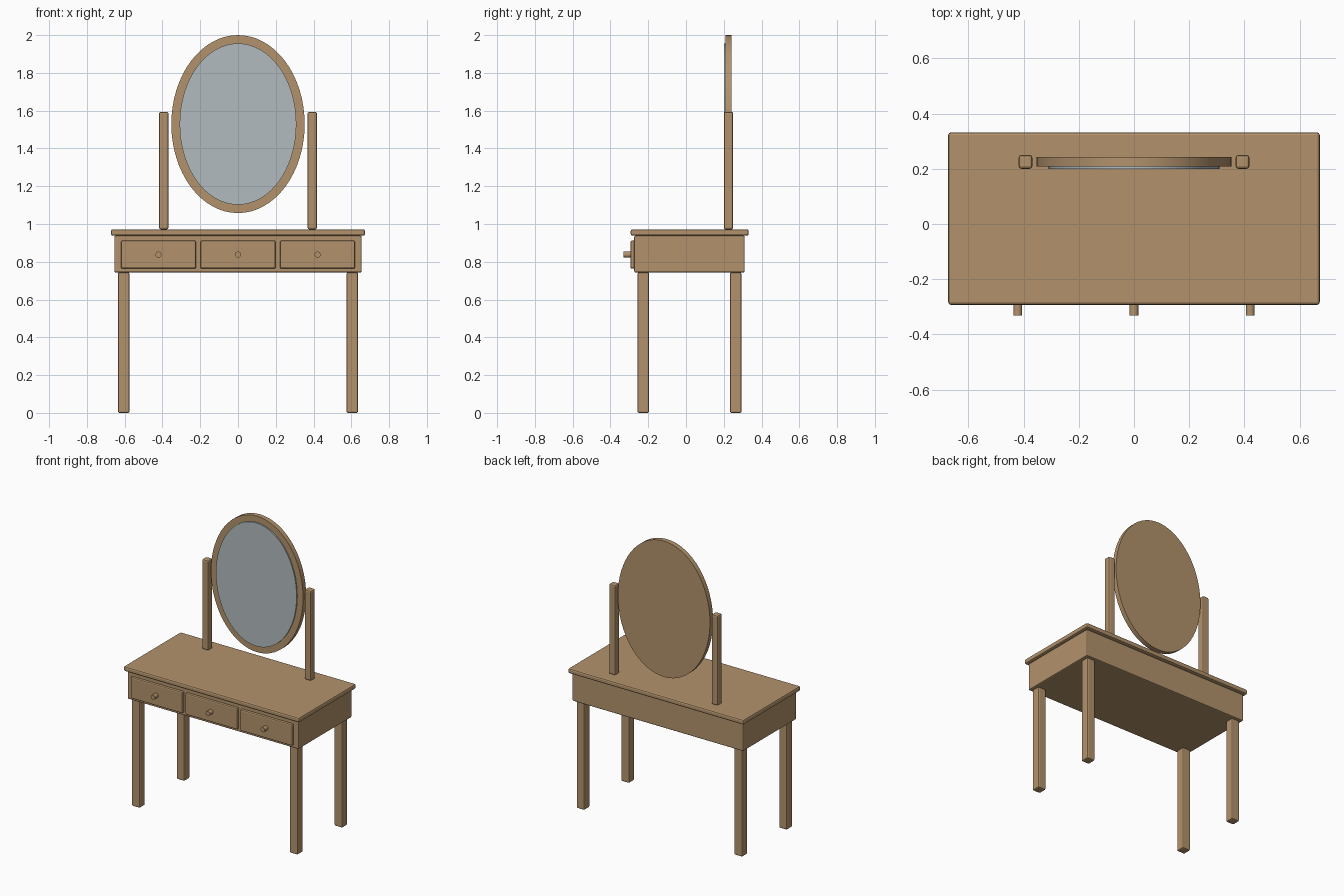
import bpy, math

if "Cube" in bpy.data.objects:
    bpy.data.objects.remove(bpy.data.objects["Cube"])

def material(name, rgb):
    m = bpy.data.materials.new(name)
    m.diffuse_color = (*rgb, 1)
    m.use_nodes = True
    m.node_tree.nodes["Principled BSDF"].inputs["Base Color"].default_value = m.diffuse_color
    return m

WOOD = material("wood", (0.45, 0.29, 0.15))
GLASS = material("mirror glass", (0.45, 0.50, 0.52))

def box(name, x, y, z, bevel):
    """Bevelled box from (min, max) ranges on each axis."""
    bpy.ops.mesh.primitive_cube_add(size=1, location=[(a + b) / 2 for a, b in (x, y, z)])
    o = bpy.context.object
    o.name = name
    o.scale = [b - a for a, b in (x, y, z)]
    bpy.ops.object.transform_apply(location=False, rotation=False, scale=True)
    mod = o.modifiers.new("Bevel", 'BEVEL')
    mod.width, mod.segments = bevel, 2
    o.data.materials.append(WOOD)
    return o

def disc(name, x, z, rx, rz, y, sides, mat):
    """Elliptical cylinder whose axis runs along y."""
    bpy.ops.mesh.primitive_cylinder_add(vertices=sides, radius=1, depth=1,
        location=(x, sum(y) / 2, z), rotation=(math.pi / 2, 0, 0))
    o = bpy.context.object
    o.name = name
    o.scale = (rx, rz, y[1] - y[0])
    bpy.ops.object.transform_apply(location=False, rotation=True, scale=True)
    o.data.materials.append(mat)
    bpy.ops.object.shade_smooth_by_angle(angle=math.radians(30))
    return o

# Table top and drawer case
box("table_top", (-0.673, 0.673), (-0.293, 0.332), (0.938, 0.972), 0.01)
box("drawer_case", (-0.655, 0.655), (-0.274, 0.311), (0.743, 0.938), 0.008)

# Three drawers with round knobs
for label, x in (("left", -0.421), ("middle", 0), ("right", 0.421)):
    box(label + "_drawer", (x - 0.199, x + 0.199), (-0.294, -0.27), (0.764, 0.912), 0.008)
    disc(label + "_knob", x, 0.838, 0.016, 0.016, (-0.331, -0.288), 24, WOOD)

# Legs and mirror posts
for side, s in (("left", -1), ("right", 1)):
    for end, y in (("front", -0.226), ("back", 0.263)):
        box(f"{end}_{side}_leg", (s * 0.605 - 0.0305, s * 0.605 + 0.0305),
            (y - 0.0305, y + 0.0305), (0, 0.744), 0.008)
    box(side + "_mirror_post", (s * 0.393 - 0.025, s * 0.393 + 0.025),
        (0.2, 0.25), (0.971, 1.594), 0.01)

# Oval mirror
disc("mirror_frame", 0, 1.529, 0.353, 0.471, (0.208, 0.242), 64, WOOD)
disc("mirror_glass", 0, 1.529, 0.309, 0.427, (0.2, 0.2085), 64, GLASS)
